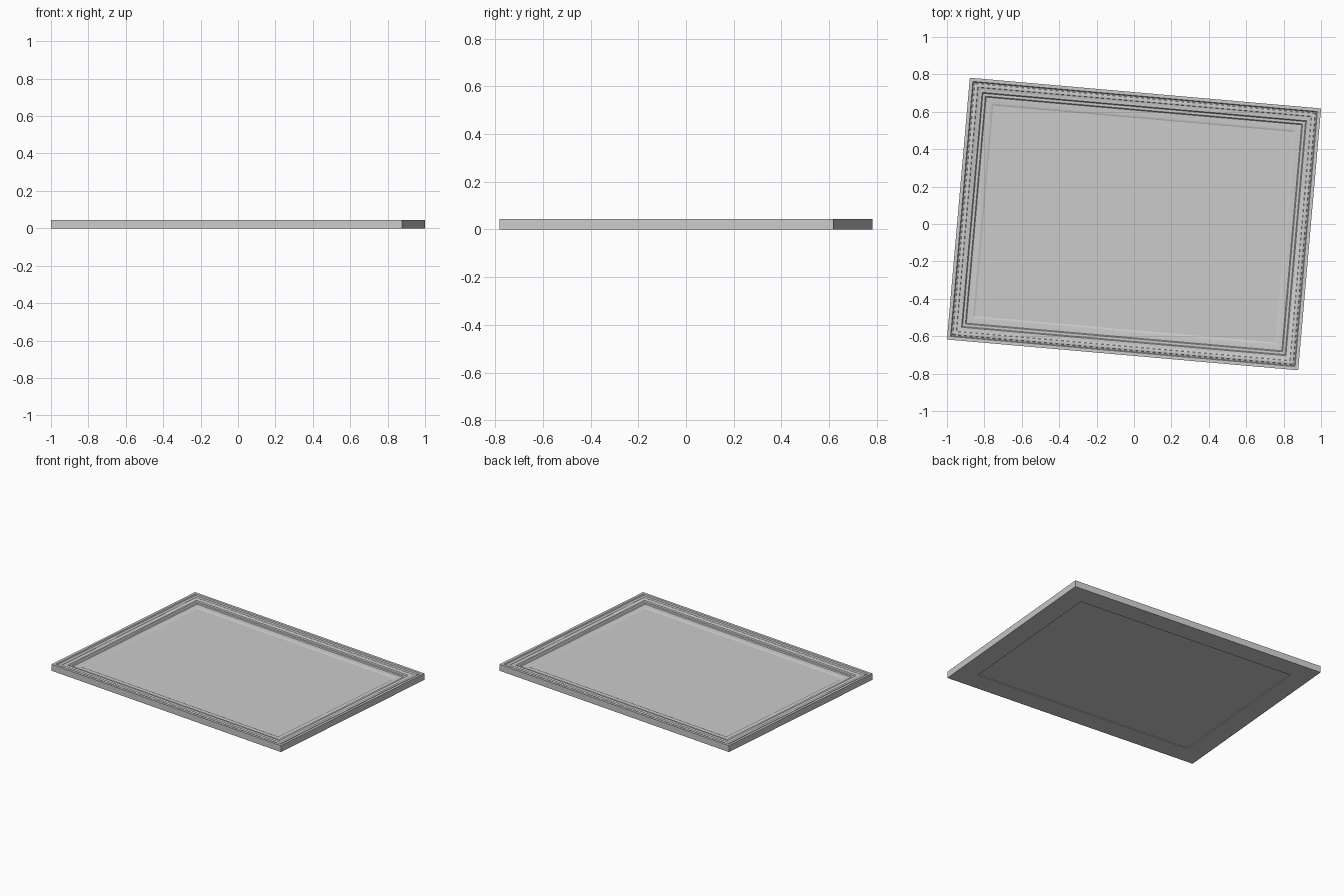
import bpy
import bmesh
import math

cube = bpy.data.objects.get("Cube")
if cube:
    bpy.data.objects.remove(cube, do_unlink=True)

WIDTH, DEPTH, TURN = 1.885, 1.405, math.radians(-5)
HEIGHT, BORDER = 0.045, 0.137
PANEL_TOP, PANEL_BOTTOM = 0.018, 0.005

grey = bpy.data.materials.new("light_grey")
grey.diffuse_color = (0.6, 0.6, 0.6, 1)
grey.use_nodes = True
grey.node_tree.nodes["Principled BSDF"].inputs["Base Color"].default_value = (0.6, 0.6, 0.6, 1)


def make_object(name, bm):
    bmesh.ops.recalc_face_normals(bm, faces=bm.faces)
    mesh = bpy.data.meshes.new(name)
    bm.to_mesh(mesh)
    bm.free()
    mesh.materials.append(grey)
    obj = bpy.data.objects.new(name, mesh)
    obj.rotation_euler.z = TURN
    bpy.context.collection.objects.link(obj)
    return obj


def rectangle(bm, inset, z):
    """Four corners of the outline, moved inward by inset."""
    x, y = WIDTH / 2 - inset, DEPTH / 2 - inset
    return [bm.verts.new((sx * x, sy * y, z))
            for sx, sy in ((-1, -1), (1, -1), (1, 1), (-1, 1))]


def bridge(bm, a, b):
    for i in range(4):
        j = (i + 1) % 4
        bm.faces.new((a[i], a[j], b[j], b[i]))


# Moulding section as (inset, height), stepping down from the rim to the panel
section = [(0, 0), (0, HEIGHT), (0.018, HEIGHT), (0.022, 0.037), (0.028, 0.037)]
# Shallow rounded bead
for k in range(1, 6):
    a = math.pi * k / 6
    section.append((0.038 - 0.010 * math.cos(a), 0.037 + 0.004 * math.sin(a)))
section += [(0.048, 0.037), (0.052, 0.035), (0.072, 0.035), (0.077, 0.029),
            (0.091, 0.029), (0.096, 0.024), (0.125, 0.024),
            (BORDER, PANEL_TOP), (BORDER, 0)]

# Mitred frame
bm = bmesh.new()
rings = [rectangle(bm, inset, z) for inset, z in section]
for ring, following in zip(rings, rings[1:] + rings[:1]):
    bridge(bm, ring, following)
frame = make_object("frame", bm)

# Recessed panel
bm = bmesh.new()
low = rectangle(bm, BORDER, PANEL_BOTTOM)
high = rectangle(bm, BORDER, PANEL_TOP)
bridge(bm, low, high)
bm.faces.new(low)
bm.faces.new(high)
make_object("panel", bm)

# Soften the bead while keeping the steps crisp
bpy.ops.object.select_all(action="DESELECT")
frame.select_set(True)
bpy.context.view_layer.objects.active = frame
bpy.ops.object.shade_smooth_by_angle(angle=math.radians(28))
